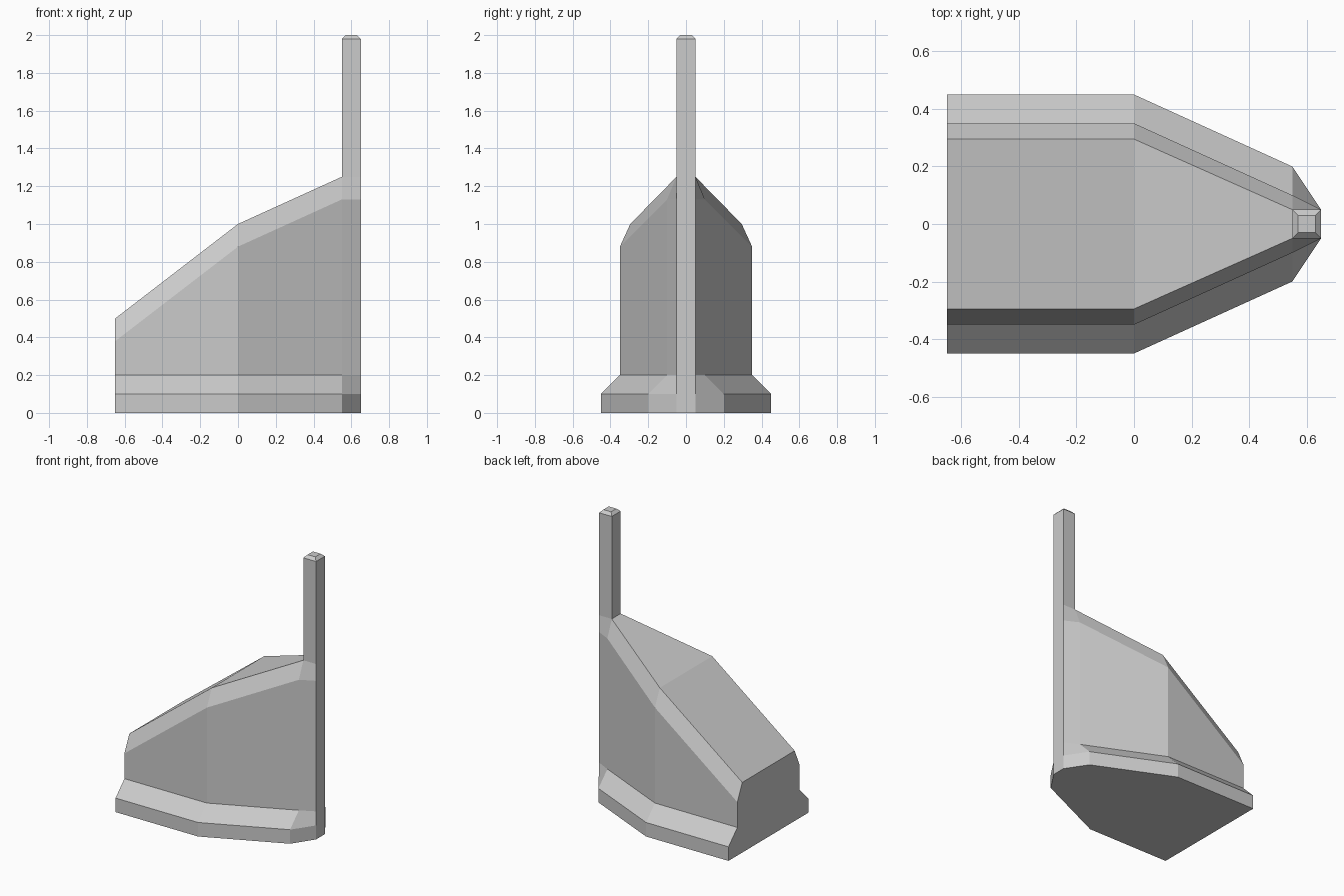
import bpy, bmesh

if "Cube" in bpy.data.objects:
    bpy.data.objects.remove(bpy.data.objects["Cube"])

def loft(name, rings, cap_start=True):
    """Skin closed rings of points and cap the ends."""
    bm = bmesh.new()
    loops = [[bm.verts.new(p) for p in ring] for ring in rings]
    n = len(loops[0])
    for a, b in zip(loops, loops[1:]):
        for i in range(n):
            j = (i + 1) % n
            bm.faces.new((a[i], a[j], b[j], b[i]))
    if cap_start:
        bm.faces.new(loops[0])
    bm.faces.new(loops[-1])
    bmesh.ops.recalc_face_normals(bm, faces=bm.faces)
    mesh = bpy.data.meshes.new(name)
    bm.to_mesh(mesh)
    bm.free()
    obj = bpy.data.objects.new(name, mesh)
    bpy.context.collection.objects.link(obj)
    return obj

def section(x, base, wall, top, height):
    """Symmetric cross-section: stepped foot, wall, chamfered top."""
    half = [(base, 0), (base, 0.1), (wall, 0.2),
            (wall, height - 0.12), (top, height)]
    return ([(x, y, z) for y, z in half]
            + [(x, -y, z) for y, z in reversed(half)])

# Tapering buttress body, flat at the back and narrowing to the post
loft("buttress_body", [
    section(-0.65, 0.45, 0.35, 0.295, 0.50),
    section(0.00, 0.45, 0.35, 0.295, 1.00),
    section(0.55, 0.20, 0.10, 0.05, 1.25),
    section(0.65, 0.05, 0.05, 0.05, 1.25),
])

def square(r, z):
    return [(0.6 + sx * r, sy * r, z)
            for sx, sy in ((-1, -1), (1, -1), (1, 1), (-1, 1))]

# Square post with a chamfered tip, rising from the body
post = loft("corner_post",
            [square(0.05, 1.25), square(0.05, 1.98), square(0.03, 2.0)],
            cap_start=False)
